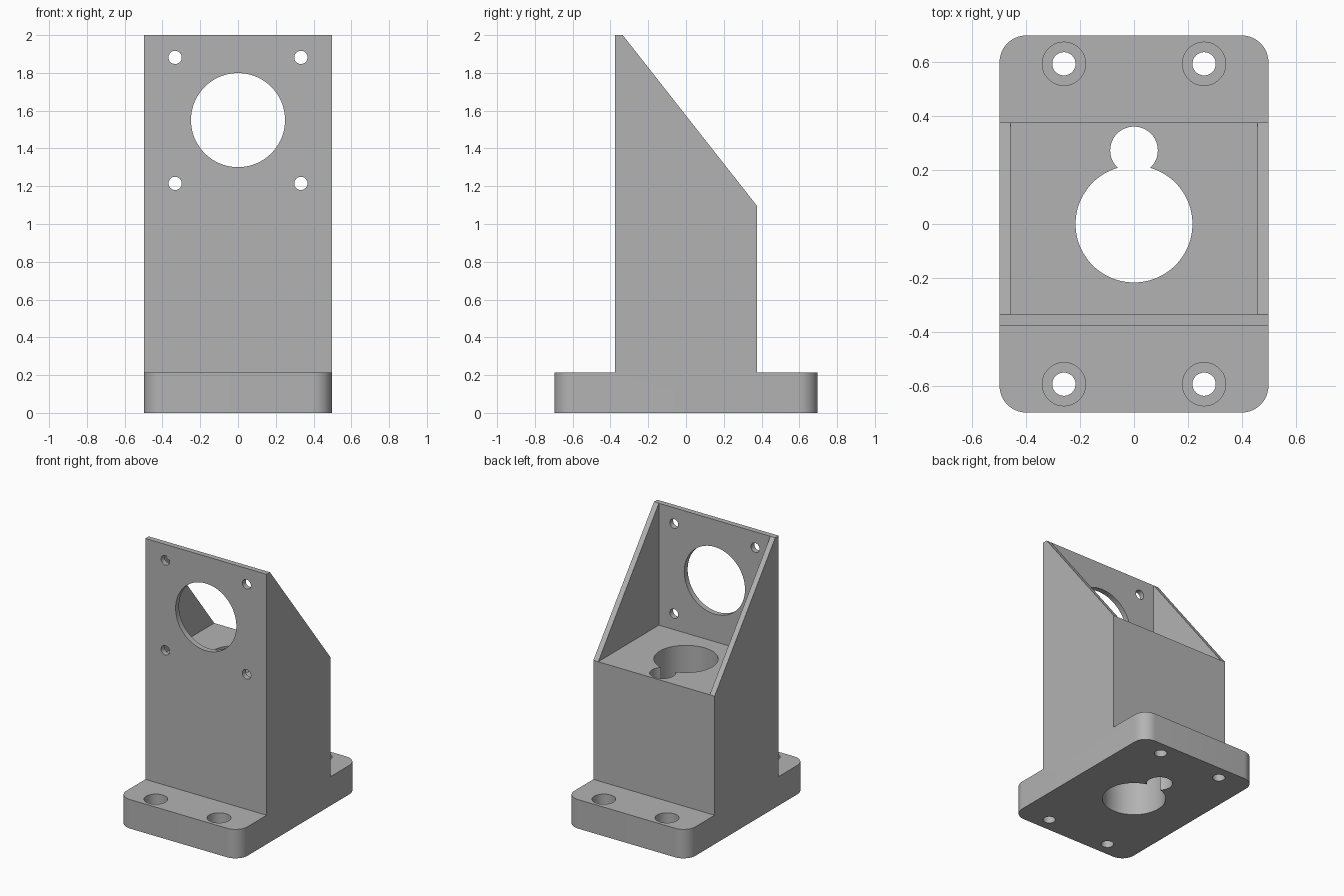
import bpy, bmesh, math
from mathutils import Matrix, Vector

cube = bpy.data.objects.get("Cube")
if cube:
    bpy.data.objects.remove(cube, do_unlink=True)

HALF_W = 0.497
BASE_Y, BASE_H = 0.697, 0.215
TOWER_Y, FLOOR_Z, TOP_Z = 0.375, 1.097, 2.0
WALL = 0.04

grey = bpy.data.materials.new("machined_grey")
grey.use_nodes = True
colour = (0.45, 0.45, 0.45, 1)
grey.diffuse_color = colour
grey.node_tree.nodes["Principled BSDF"].inputs["Base Color"].default_value = colour


def make_object(name, bm):
    bmesh.ops.recalc_face_normals(bm, faces=bm.faces)
    mesh = bpy.data.meshes.new(name)
    bm.to_mesh(mesh)
    bm.free()
    mesh.materials.append(grey)
    obj = bpy.data.objects.new(name, mesh)
    bpy.context.collection.objects.link(obj)
    return obj


def side_prism(profile, half_width):
    """Extrude a (y, z) profile symmetrically along x."""
    bm = bmesh.new()
    face = bm.faces.new([bm.verts.new((-half_width, y, z)) for y, z in profile])
    out = bmesh.ops.extrude_face_region(bm, geom=[face])
    moved = [v for v in out["geom"] if isinstance(v, bmesh.types.BMVert)]
    bmesh.ops.translate(bm, verts=moved, vec=(2 * half_width, 0, 0))
    return bm


def cut(target, cutter):
    mod = target.modifiers.new("cut", "BOOLEAN")
    mod.operation = "DIFFERENCE"
    mod.solver = "EXACT"
    mod.object = cutter
    bpy.context.view_layer.objects.active = target
    bpy.ops.object.modifier_apply(modifier=mod.name)
    bpy.data.objects.remove(cutter, do_unlink=True)


def drill(target, start, end, radius, sides=48):
    start, end = Vector(start), Vector(end)
    axis = end - start
    turn = axis.to_track_quat("Z", "Y").to_matrix().to_4x4()
    bm = bmesh.new()
    bmesh.ops.create_cone(bm, cap_ends=True, segments=sides, radius1=radius,
                          radius2=radius, depth=axis.length,
                          matrix=Matrix.Translation((start + end) / 2) @ turn)
    cut(target, make_object("drill_cutter", bm))


# Flanged body with a sloping top
bm = side_prism([(-BASE_Y, 0), (BASE_Y, 0), (BASE_Y, BASE_H), (TOWER_Y, BASE_H),
                 (TOWER_Y, FLOOR_Z), (WALL - TOWER_Y, TOP_Z), (-TOWER_Y, TOP_Z),
                 (-TOWER_Y, BASE_H), (-BASE_Y, BASE_H)], HALF_W)

# Rounded flange corners
corners = [e for e in bm.edges
           if all(abs(abs(v.co.y) - BASE_Y) < 1e-4 for v in e.verts)
           and abs(e.verts[0].co.z - e.verts[1].co.z) > 0.1]
bmesh.ops.bevel(bm, geom=corners, offset=0.1, segments=12, profile=0.5,
                affect="EDGES")
bracket = make_object("mounting_bracket", bm)

# Open pocket between the thin walls
pocket = side_prism([(WALL - TOWER_Y, FLOOR_Z), (0.6, FLOOR_Z),
                     (0.6, 2.3), (WALL - TOWER_Y, 2.3)], HALF_W - WALL)
cut(bracket, make_object("pocket_cutter", pocket))

# Keyhole bore through the body
drill(bracket, (0, 0, -0.1), (0, 0, 1.4), 0.216, 96)
drill(bracket, (0, 0.272, -0.1), (0, 0.272, 1.4), 0.088)

# Front plate opening
drill(bracket, (0, -0.5, 1.55), (0, -0.25, 1.55), 0.249, 96)

for sx in (-1, 1):
    # Front plate screw holes
    for z in (1.215, 1.882):
        drill(bracket, (sx * 0.333, -0.5, z), (sx * 0.333, -0.25, z), 0.035, 32)
    # Counterbored flange holes
    for sy in (-1, 1):
        x, y = sx * 0.259, sy * 0.592
        drill(bracket, (x, y, -0.1), (x, y, 0.4), 0.043, 32)
        drill(bracket, (x, y, 0.1), (x, y, 0.4), 0.08)

# Smooth bores with crisp edges
bpy.ops.object.select_all(action="DESELECT")
bracket.select_set(True)
bpy.context.view_layer.objects.active = bracket
bpy.ops.object.shade_smooth_by_angle(angle=math.radians(30))
